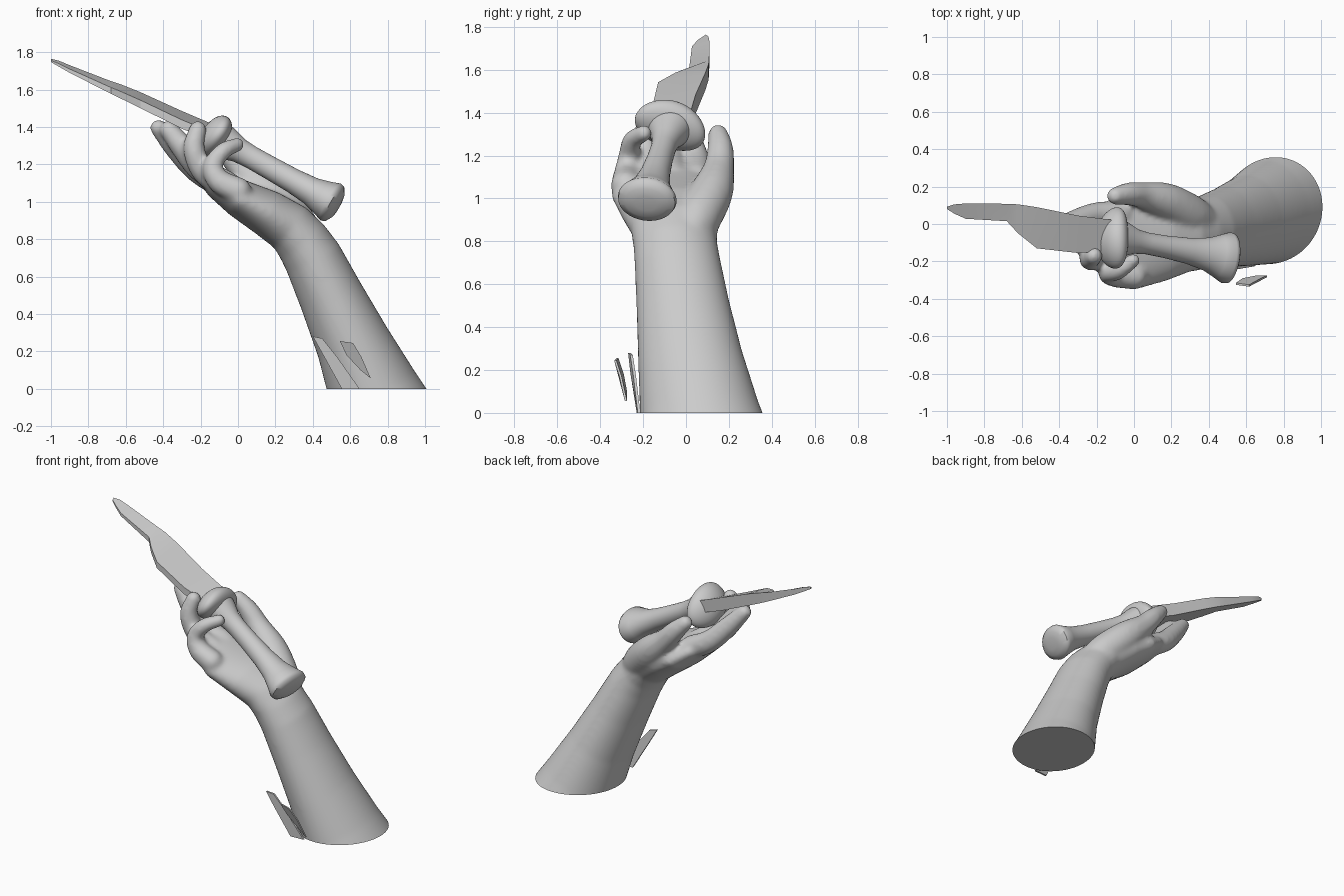
import bpy, bmesh, math
from mathutils import Vector, Matrix

if "Cube" in bpy.data.objects:
    bpy.data.objects.remove(bpy.data.objects["Cube"])

GREY = (0.6, 0.6, 0.6, 1)
clay = bpy.data.materials.new("clay grey")
clay.use_nodes = True
clay.diffuse_color = GREY
clay.node_tree.nodes["Principled BSDF"].inputs["Base Color"].default_value = GREY


def loft(bm, sections, sides=48):
    """Closed tube: each section is x, y, z, half width along y, half thickness."""
    rings = []
    pts = [Vector(s[:3]) for s in sections]
    for i, s in enumerate(sections):
        tangent = pts[min(i + 1, len(pts) - 1)] - pts[max(i - 1, 0)]
        side = Vector((0, 1, 0))
        up = side.cross(tangent).normalized()
        side = tangent.cross(up).normalized()
        rings.append([bm.verts.new(pts[i] + side * s[3] * math.cos(a) + up * s[4] * math.sin(a))
                      for a in (math.tau * k / sides for k in range(sides))])
    for a, b in zip(rings, rings[1:]):
        for k in range(sides):
            n = (k + 1) % sides
            bm.faces.new((a[k], a[n], b[n], b[k]))
    bm.faces.new(rings[0][::-1])
    bm.faces.new(rings[-1])


def digit(bm, path, steps=8):
    """Finger: overlapping balls along a smooth path of x, y, z, radius."""
    p = [Vector(q) for q in path]
    p = [2 * p[0] - p[1]] + p + [2 * p[-1] - p[-2]]
    for a, b, c, d in zip(p, p[1:], p[2:], p[3:]):
        for k in range(steps + 1):
            t = k / steps
            q = b + (c - a) * t / 2 + (a * 2 - b * 5 + c * 4 - d) * t**2 / 2 \
                + (b * 3 - a - c * 3 + d) * t**3 / 2
            bmesh.ops.create_icosphere(bm, subdivisions=3, radius=q[3],
                                       matrix=Matrix.Translation(q[:3]))


def finish(bm, name, angle=40):
    bmesh.ops.recalc_face_normals(bm, faces=bm.faces)
    mesh = bpy.data.meshes.new(name)
    bm.to_mesh(mesh)
    bm.free()
    mesh.materials.append(clay)
    ob = bpy.data.objects.new(name, mesh)
    bpy.context.collection.objects.link(ob)
    bpy.ops.object.select_all(action="DESELECT")
    ob.select_set(True)
    bpy.context.view_layer.objects.active = ob
    bpy.ops.object.shade_smooth_by_angle(angle=math.radians(angle))
    return ob


# Forearm, wrist and palm as one tapering form
bm = bmesh.new()
loft(bm, [(.83, .105, -.24, .33, .285), (.72, .063, 0, .28, .243), (.612, .02, .25, .245, .2),
          (.495, -.015, .5, .217, .173), (.4, -.04, .7, .2, .157), (.345, -.05, .785, .195, .147),
          (.28, -.055, .86, .202, .137), (.155, -.06, .94, .245, .125),
          (.005, -.075, 1.02, .275, .102), (-.12, -.07, 1.1, .215, .076),
          (-.17, -.07, 1.13, .16, .05)])

# Thumb, index, middle, ring and little finger
digit(bm, [(.35, .02, .84, .1), (.28, .06, .92, .11), (.17, .12, 1.03, .1),
           (.05, .153, 1.14, .073), (-.03, .16, 1.23, .062), (-.1, .15, 1.3, .047)])
digit(bm, [(-.08, .05, 1.09, .075), (-.21, .045, 1.165, .07), (-.325, .01, 1.28, .063),
           (-.425, -.02, 1.395, .046)])
digit(bm, [(-.06, -.06, 1.09, .075), (-.2, -.08, 1.175, .07), (-.29, -.09, 1.285, .065),
           (-.37, -.08, 1.385, .05)])
digit(bm, [(-.06, -.16, 1.08, .068), (-.18, -.18, 1.155, .064), (-.235, -.19, 1.28, .058),
           (-.215, -.17, 1.385, .048)])
digit(bm, [(.0, -.28, 1.06, .072), (-.1, -.275, 1.11, .064), (-.135, -.265, 1.19, .053),
           (-.08, -.25, 1.27, .046), (-.005, -.195, 1.305, .039)])

# Fuse into one skin
arm = finish(bm, "arm_and_hand")
fuse = arm.modifiers.new("fuse", "REMESH")
fuse.mode = "VOXEL"
fuse.voxel_size = .013
soften = arm.modifiers.new("soften", "SMOOTH")
soften.factor = .5
soften.iterations = 12
bpy.context.view_layer.update()
graph = bpy.context.evaluated_depsgraph_get()
bm = bmesh.new()
bm.from_object(arm, graph)
bpy.data.objects.remove(arm)

# Flat cut at the base
bmesh.ops.bisect_plane(bm, geom=bm.verts[:] + bm.edges[:] + bm.faces[:],
                       plane_co=(0, 0, 0), plane_no=(0, 0, -1), clear_outer=True)
bmesh.ops.holes_fill(bm, edges=[e for e in bm.edges if e.is_boundary], sides=0)
finish(bm, "arm_and_hand", 60)

# Knife handle: collar at the guard, narrow grip, flared and slightly domed pommel
start, end = Vector((-.12, -.07, 1.345)), Vector((.52, -.185, .985))
bm = bmesh.new()
loft(bm, [(*start.lerp(end, t), w, h) for t, w, h in (
    (0, .11, .1), (.1, .095, .088), (.2, .066, .066), (.3, .058, .061), (.45, .06, .062),
    (.65, .07, .066), (.8, .09, .076), (.89, .116, .094), (.96, .138, .112),
    (.99, .134, .106), (1.015, .1, .075), (1.025, .05, .038))])
finish(bm, "knife_handle", 50)

# Oval guard, set across the handle axis and rolled a little
axis = (end - start).normalized()
up = Vector((0, 1, 0)).cross(axis).normalized()
up *= math.copysign(1, up.z)
side = up.cross(axis).normalized()
frame = Matrix((axis, side, up)).transposed().to_4x4()
roll = Matrix.Rotation(math.radians(math.copysign(18, -side.y)), 4, "X")
bm = bmesh.new()
bmesh.ops.create_uvsphere(bm, u_segments=40, v_segments=24, radius=1)
for v in bm.verts:
    v.co = Vector((v.co.x * .075 + .03 * v.co.y**2, v.co.y * .17, v.co.z * .12))
bm.transform(Matrix.Translation(start) @ frame @ roll)
finish(bm, "knife_guard")

# Blade: thick spine at the back, thinner and lower edge at the front
# Rows hold x, spine y, edge y, top z, bottom z
bm = bmesh.new()
rows = []
for x, ys, ye, zu, zl in ((-.1, .02, -.14, 1.4, 1.3), (-.3, .045, -.155, 1.485, 1.38),
                          (-.52, .09, -.13, 1.585, 1.49), (-.62, .105, -.05, 1.625, 1.54),
                          (-.68, .108, .015, 1.645, 1.57), (-.9, .11, .028, 1.73, 1.685),
                          (-.96, .105, .055, 1.755, 1.72), (-1, .092, .08, 1.764, 1.745)):
    deep = zu - zl
    rows.append([bm.verts.new(c) for c in ((x, ye, zl + deep * .55), (x, ys, zu),
                                           (x, ys, zl + deep * .15), (x, ye, zl + deep * .1))])
for a, b in zip(rows, rows[1:]):
    for k in range(4):
        n = (k + 1) % 4
        bm.faces.new((a[k], a[n], b[n], b[k]))
bm.faces.new(rows[0])
bm.faces.new(rows[-1])
finish(bm, "knife_blade", 30)


# Loose slivers beside the forearm base
def sliver(name, outline, thickness):
    bm = bmesh.new()
    face = bm.faces.new([bm.verts.new(c) for c in outline])
    new = bmesh.ops.extrude_face_region(bm, geom=[face])["geom"]
    bmesh.ops.translate(bm, vec=(0, thickness, 0),
                        verts=[g for g in new if isinstance(g, bmesh.types.BMVert)])
    finish(bm, name, 30)


sliver("inner_sliver", [(.4, -.27, .28), (.45, -.26, .27), (.53, -.245, .17),
                        (.65, -.225, 0), (.555, -.23, 0), (.45, -.26, .19)], .012)
sliver("outer_sliver", [(.545, -.325, .255), (.615, -.335, .245), (.66, -.31, .17),
                        (.71, -.285, .055), (.655, -.285, .1), (.58, -.3, .18)], .01)
